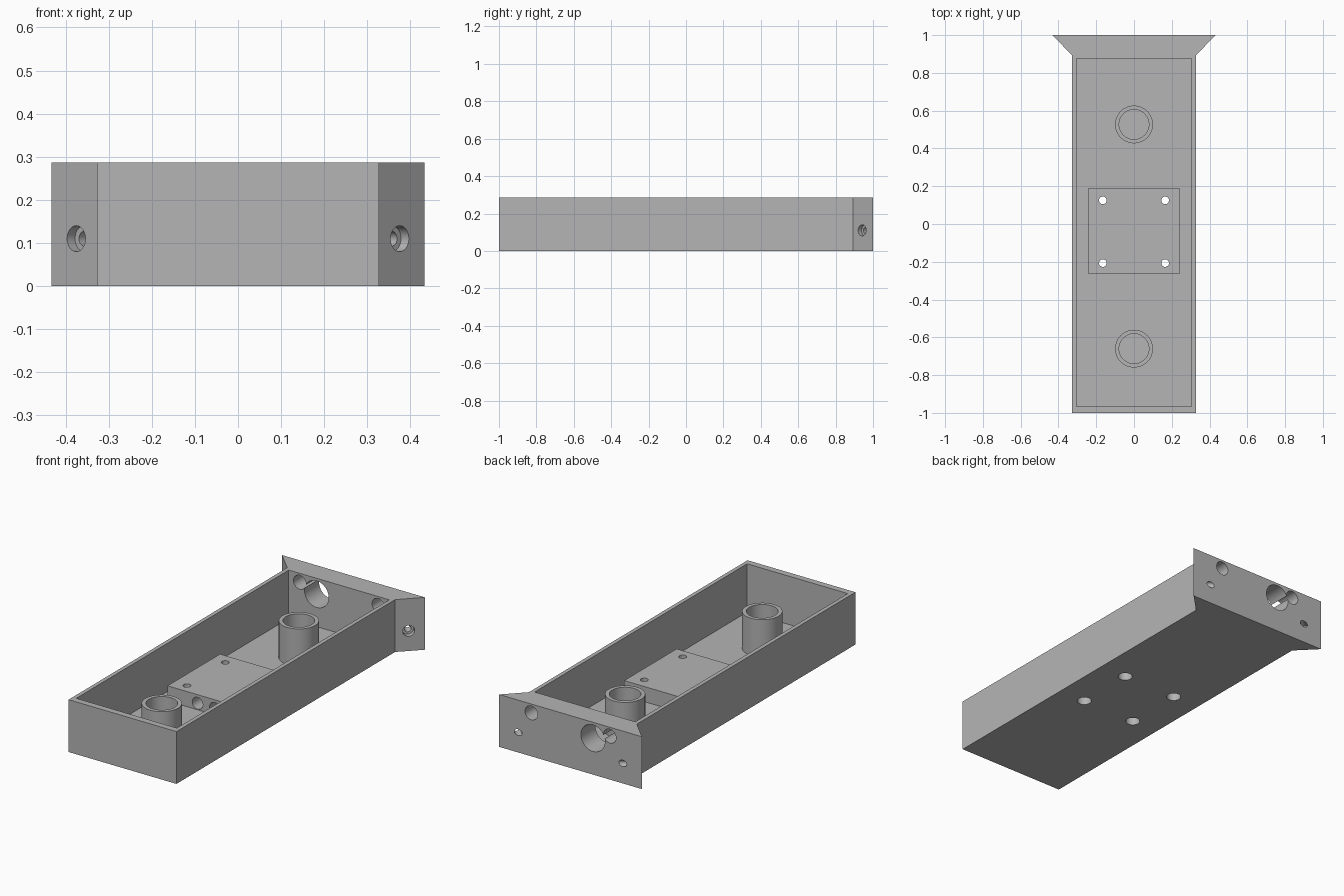
import bpy, bmesh, math
from mathutils import Vector

old = bpy.data.objects.get("Cube")
if old:
    bpy.data.objects.remove(old, do_unlink=True)

grey = bpy.data.materials.new("plain grey")
grey.use_nodes = True
colour = (0.46, 0.46, 0.46, 1)
grey.diffuse_color = colour
grey.node_tree.nodes["Principled BSDF"].inputs["Base Color"].default_value = colour


def finish(name, bm):
    bmesh.ops.recalc_face_normals(bm, faces=bm.faces)
    mesh = bpy.data.meshes.new(name)
    bm.to_mesh(mesh)
    bm.free()
    mesh.materials.append(grey)
    ob = bpy.data.objects.new(name, mesh)
    bpy.context.collection.objects.link(ob)
    return ob


def prism(name, outline, z0, z1):
    """Extrude a plan outline between two heights."""
    bm = bmesh.new()
    face = bm.faces.new([bm.verts.new((x, y, z0)) for x, y in outline])
    out = bmesh.ops.extrude_face_region(bm, geom=[face])
    top = [v for v in out["geom"] if isinstance(v, bmesh.types.BMVert)]
    bmesh.ops.translate(bm, verts=top, vec=(0, 0, z1 - z0))
    return finish(name, bm)


def box(name, x, y0, y1, z0, z1):
    return prism(name, [(-x, y0), (x, y0), (x, y1), (-x, y1)], z0, z1)


def rod(name, start, end, radius):
    """Cylinder between two points."""
    a, b = Vector(start), Vector(end)
    bm = bmesh.new()
    bmesh.ops.create_cone(bm, cap_ends=True, segments=48, radius1=radius,
                          radius2=radius, depth=(b - a).length)
    ob = finish(name, bm)
    turn = (b - a).to_track_quat("Z", "Y").to_matrix().to_4x4()
    turn.translation = (a + b) / 2
    ob.data.transform(turn)
    return ob


def cut(targets, cutter):
    """Subtract a cutter from each target, then discard it."""
    cutter.hide_render = True
    for ob in targets:
        mod = ob.modifiers.new("cut", "BOOLEAN")
        mod.operation = "DIFFERENCE"
        mod.solver = "EXACT"
        mod.object = cutter
        bpy.context.view_layer.objects.active = ob
        bpy.ops.object.modifier_apply(modifier=mod.name)
    bpy.data.objects.remove(cutter, do_unlink=True)


HEIGHT, FLOOR = 0.287, 0.022
HALF, FLARE = 0.327, 0.433

# Open tray with a flared end plate
half = [(HALF, -1), (HALF, 0.893), (FLARE, 1)]
tray = prism("tray", half + [(-x, y) for x, y in reversed(half)], 0, HEIGHT)
cut([tray], box("cavity", 0.305, -0.965, 0.875, FLOOR, 0.5))

# Raised mounting platform
platform = box("mounting_platform", 0.242, -0.265, 0.19, FLOOR, 0.105)

# Screw holes, wider from below
for x in (-0.165, 0.165):
    for y in (-0.207, 0.125):
        cut([tray, platform], rod("screw_head", (x, y, -0.1), (x, y, 0.07), 0.037))
        cut([platform], rod("screw_shank", (x, y, 0.05), (x, y, 0.2), 0.02))

# Blind holes in the front of the platform
for x in (-0.06, 0.045):
    cut([platform], rod("blind_hole", (x, -0.3, 0.058), (x, -0.1, 0.058), 0.032))

# End plate openings
for x, z, r in ((-0.238, 0.238, 0.038), (0.238, 0.238, 0.038), (-0.136, 0.2, 0.073)):
    cut([tray], rod("opening", (x, 0.8, z), (x, 1.1, z), r))

# Diagonal fixing holes through the flares
for s in (-1, 1):
    def on_axis(t):
        return (s * (0.375 - t), 0.942 + t, 0.11)
    cut([tray], rod("fixing_head", on_axis(-0.1), on_axis(0.018), 0.03))
    cut([tray], rod("fixing_shank", on_axis(-0.01), on_axis(0.12), 0.017))

# Round sockets standing on the floor
sockets = []
for name, y in (("front_socket", -0.66), ("rear_socket", 0.527)):
    socket = rod(name, (0, y, FLOOR), (0, y, 0.225), 0.1)
    cut([socket], rod("bore", (0, y, FLOOR + 0.003), (0, y, 0.4), 0.079))
    sockets.append(socket)

# Smooth the round walls, keep edges sharp
bpy.ops.object.select_all(action="DESELECT")
for ob in [tray, platform] + sockets:
    ob.select_set(True)
bpy.context.view_layer.objects.active = tray
bpy.ops.object.shade_smooth_by_angle(angle=math.radians(30))
